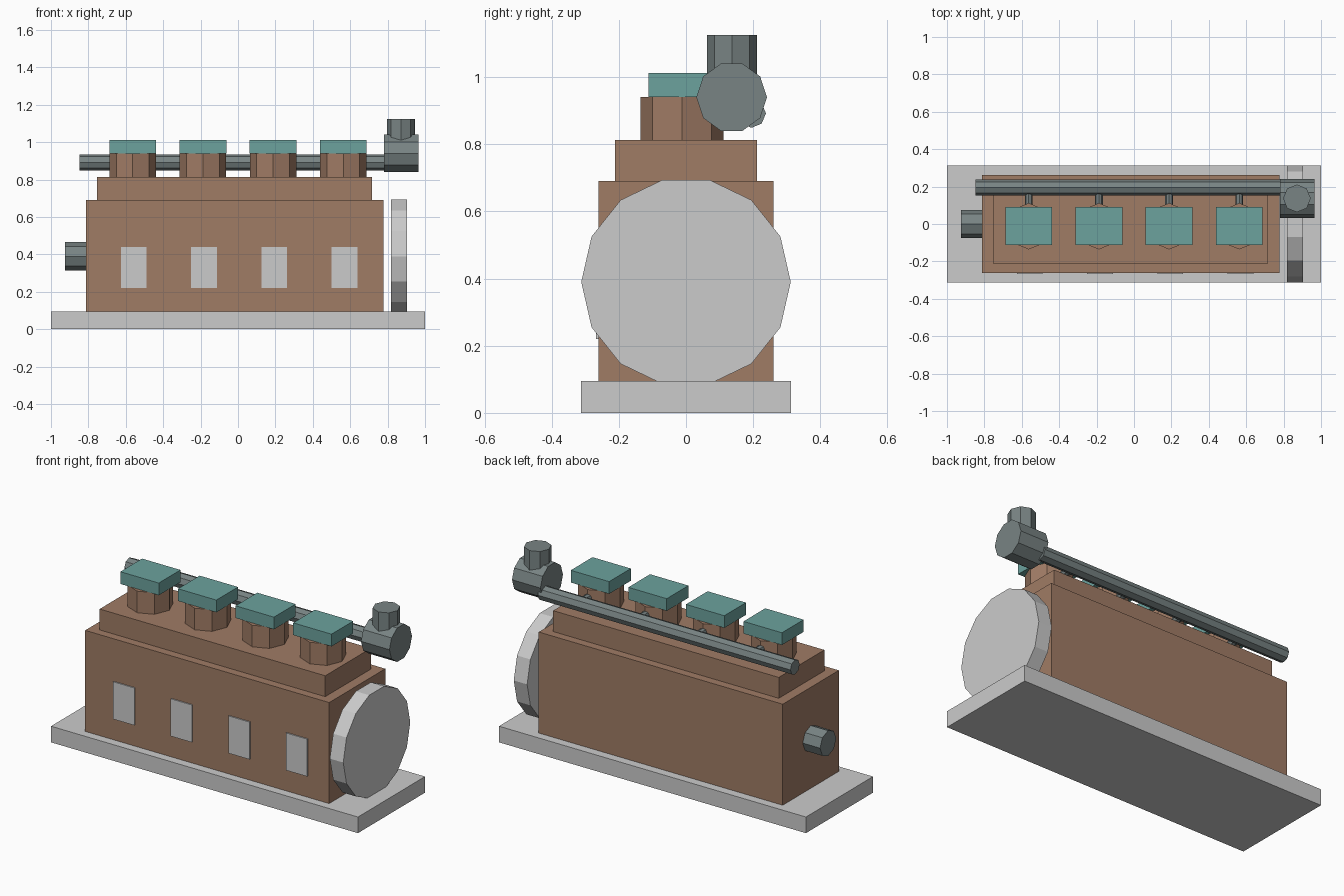
import bpy
import math
from mathutils import Matrix

if "Cube" in bpy.data.objects:
    bpy.data.objects.remove(bpy.data.objects["Cube"])


def make_material(name, colour):
    m = bpy.data.materials.new(name)
    m.diffuse_color = (*colour, 1)
    m.use_nodes = True
    m.node_tree.nodes["Principled BSDF"].inputs["Base Color"].default_value = m.diffuse_color
    return m


BROWN = make_material("painted_block", (0.35, 0.20, 0.13))
TEAL = make_material("painted_cover", (0.15, 0.36, 0.34))
STEEL = make_material("pipe_metal", (0.19, 0.23, 0.23))


def finish(name, material):
    ob = bpy.context.object
    ob.name = name
    if material:
        ob.data.materials.append(material)
    return ob


def box(name, x, y, z, material=None):
    """Box from (min, max) pairs."""
    bpy.ops.mesh.primitive_cube_add(size=1)
    ob = finish(name, material)
    size = [b - a for a, b in (x, y, z)]
    mid = [(a + b) / 2 for a, b in (x, y, z)]
    ob.data.transform(Matrix.Diagonal((*size, 1)))
    ob.location = mid
    return ob


def rod(name, axis, span, centre, radius, sides, material=None):
    """Flat-sided cylinder along an axis; centre holds the other two coordinates."""
    length = span[1] - span[0]
    bpy.ops.mesh.primitive_cylinder_add(vertices=sides, radius=radius, depth=length)
    ob = finish(name, material)
    if axis == "X":
        turn = Matrix.Rotation(math.pi / 2, 4, "Y")
    elif axis == "Y":
        turn = Matrix.Rotation(math.pi / 2, 4, "X")
    else:
        turn = Matrix.Identity(4)
    ob.data.transform(turn)
    loc = list(centre)
    loc.insert("XYZ".index(axis), sum(span) / 2)
    ob.location = loc
    return ob


# Base plate and stepped engine block
box("base_plate", (-1, 1), (-0.312, 0.312), (0, 0.095))
box("engine_block", (-0.813, 0.777), (-0.261, 0.261), (0.095, 0.69), BROWN)
box("upper_block", (-0.753, 0.717), (-0.212, 0.212), (0.69, 0.813), BROWN)

# Flywheel and crank stub
rod("flywheel", "X", (0.817, 0.904), (0, 0.39), 0.312, 14)
rod("crank_stub", "X", (-0.926, -0.80), (0, 0.39), 0.075, 8, STEEL)

# Four cylinders, each with cover, branch pipe and inspection door
for i in range(4):
    x = -0.563 + 0.3753 * i
    n = i + 1
    rod(f"cylinder_{n}", "Z", (0.80, 0.94), (x, -0.012), 0.124, 8, BROWN)
    box(f"cylinder_cover_{n}", (x - 0.125, x + 0.125), (-0.112, 0.09), (0.94, 1.012), TEAL)
    rod(f"branch_pipe_{n}", "Y", (0.05, 0.195), (x, 0.892), 0.021, 8, STEEL)
    box(f"inspection_door_{n}", (x - 0.063, x + 0.075), (-0.268, -0.25), (0.22, 0.44))

# Exhaust pipe and turbocharger
rod("exhaust_manifold", "X", (-0.847, 0.80), (0.195, 0.892), 0.043, 8, STEEL)
turbo = rod("turbo_housing", "X", (0.78, 0.965), (0.136, 0.94), 0.105, 10, STEEL)
rod("turbo_outlet", "Z", (0.94, 1.125), (0.871, 0.137), 0.074, 8, STEEL)
